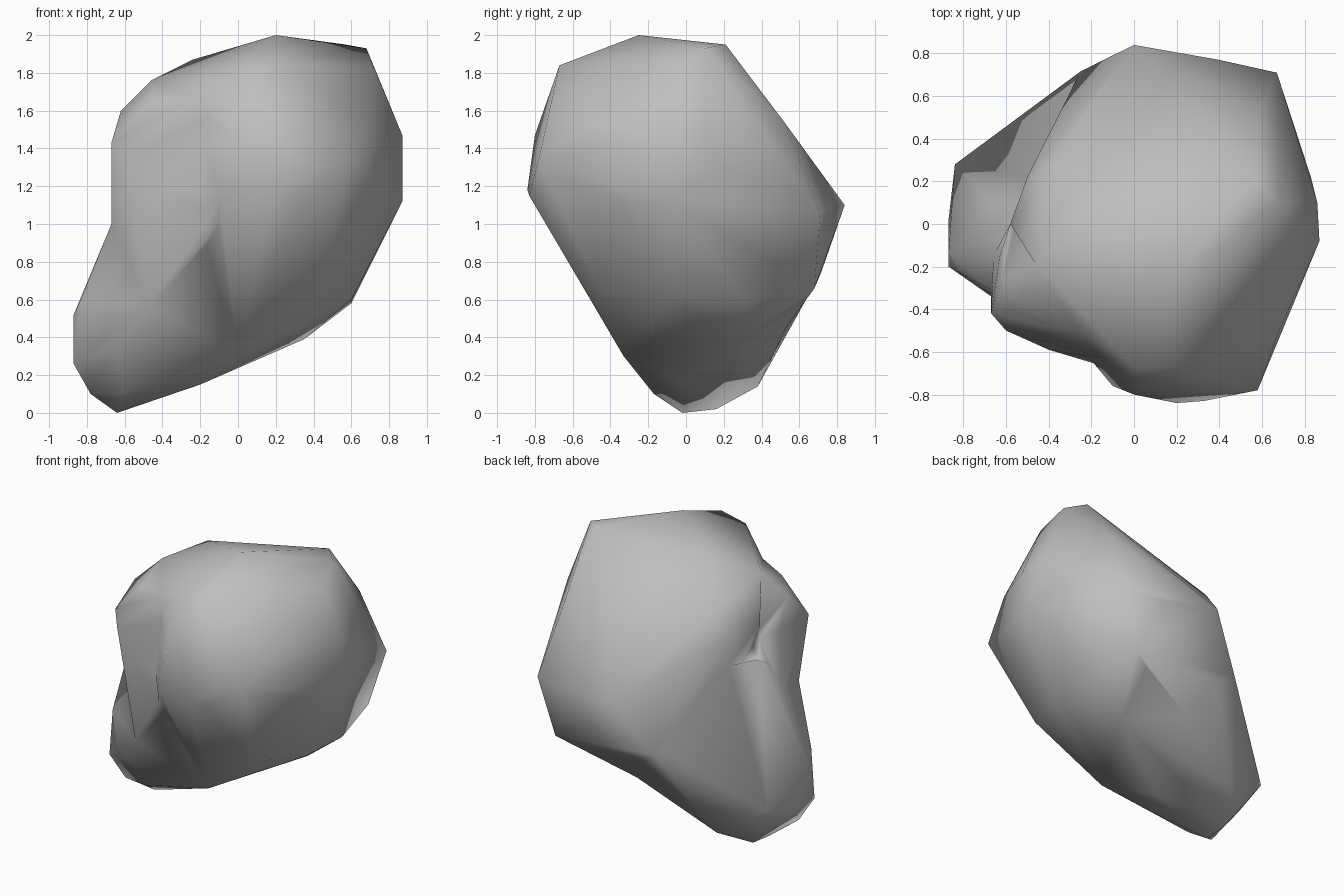
import bpy
import bmesh

if "Cube" in bpy.data.objects:
    bpy.data.objects.remove(bpy.data.objects["Cube"], do_unlink=True)

stone = bpy.data.materials.new("grey stone")
stone.use_nodes = True
stone.diffuse_color = (0.52, 0.52, 0.52, 1)
stone.node_tree.nodes["Principled BSDF"].inputs["Base Color"].default_value = stone.diffuse_color


def boulder(name, corners):
    """Wrap a convex lump of stone around its corner points."""
    bm = bmesh.new()
    for corner in corners:
        bm.verts.new(corner)
    hull = bmesh.ops.convex_hull(bm, input=bm.verts)
    loose = {v for v in hull["geom_interior"] if isinstance(v, bmesh.types.BMVert)}
    bmesh.ops.delete(bm, geom=list(loose), context="VERTS")
    bmesh.ops.recalc_face_normals(bm, faces=bm.faces)
    mesh = bpy.data.meshes.new(name)
    bm.to_mesh(mesh)
    bm.free()
    mesh.materials.append(stone)
    obj = bpy.data.objects.new(name, mesh)
    bpy.context.collection.objects.link(obj)
    return obj


def fuse(body, lump):
    """Merge a lump into the body and remove the separate object."""
    bpy.context.view_layer.objects.active = body
    join = body.modifiers.new("join lump", "BOOLEAN")
    join.operation = "UNION"
    join.object = lump
    join.solver = "EXACT"
    bpy.ops.object.modifier_apply(modifier=join.name)
    bpy.data.objects.remove(lump, do_unlink=True)


# Large upper mass: crown, front bulge, right side, back, underside
rock = boulder("rock", [
    (.2, -.25, 2), (.68, .1, 1.93), (.57, .21, 1.95), (-.24, 0, 1.87),
    (.72, -.08, 1.83), (.68, -.5, 1.53),
    (.19, -.67, 1.84), (0, -.67, 1.8), (-.24, -.52, 1.67), (-.46, -.19, 1.76),
    (-.58, 0, 1.5), (-.5, .22, 1.46), (-.38, .27, 1.6), (-.38, .37, 1.38),
    (-.2, .55, 1.35), (0, -.8, 1.47), (.2, -.84, 1.18), (.33, -.83, 1.15),
    (-.1, -.76, 1.15), (.58, -.78, 1.34), (-.25, -.58, 1.2),
    (.86, .1, 1.47), (.87, -.08, 1.47), (.87, -.08, 1.12),
    (.83, .22, 1.3), (.73, -.35, 1.1), (.59, .52, 1.54),
    (0, .84, 1.1), (.4, .77, 1.05), (.67, .71, 1.06), (-.25, .72, .75),
    (.55, .68, .66), (.42, .63, .6), (.15, .57, .54),
    (.6, -.1, .6), (.6, .31, .58), (.35, .28, .39), (.45, -.46, .66),
    (0, -.33, .3), (-.26, .45, .34), (-.3, -.45, .7),
])

# Rounded shoulder on the front corner
shoulder = boulder("rock_shoulder", [
    (-.24, 0, 1.87), (-.46, -.19, 1.76), (-.62, -.27, 1.6), (-.46, -.42, 1.65),
    (-.67, -.42, 1.43), (-.67, -.31, 1), (-.6, -.5, 1.35), (-.4, -.59, 1.2),
    (-.63, -.15, 1.4), (-.58, 0, 1.4), (-.47, -.48, .57), (-.25, -.53, 1.67),
    (-.1, -.64, 1.6), (-.1, -.68, 1), (0, 0, .6), (-.66, -.15, 1),
])

# Flank and foot reaching down to the ground on one side
foot = boulder("rock_foot", [
    (-.64, -.02, 0), (-.64, .16, .02), (-.51, .38, .14), (-.78, -.15, .1),
    (-.87, -.2, .26), (-.87, .02, .27), (-.87, -.14, .52), (-.83, -.22, .6),
    (-.84, .28, .34), (-.6, -.17, .1), (-.65, -.33, .35), (-.47, -.48, .57),
    (-.67, -.31, 1), (-.79, .17, .53), (-.6, .35, .68), (-.45, .5, .75),
    (-.57, 0, 1.24), (-.49, .22, 1.26), (-.37, .37, 1.25), (-.25, .72, .74),
    (-.26, .45, .33), (0, -.33, .3), (-.2, 0, .15), (.35, .28, .39),
    (.15, .57, .53), (-.12, -.64, 1),
])

fuse(rock, shoulder)
fuse(rock, foot)

# Weld the seams and soften the shading
bm = bmesh.new()
bm.from_mesh(rock.data)
bmesh.ops.remove_doubles(bm, verts=bm.verts, dist=0.04)
bmesh.ops.triangulate(bm, faces=bm.faces)
bmesh.ops.recalc_face_normals(bm, faces=bm.faces)
for face in bm.faces:
    face.smooth = True
bm.to_mesh(rock.data)
bm.free()
